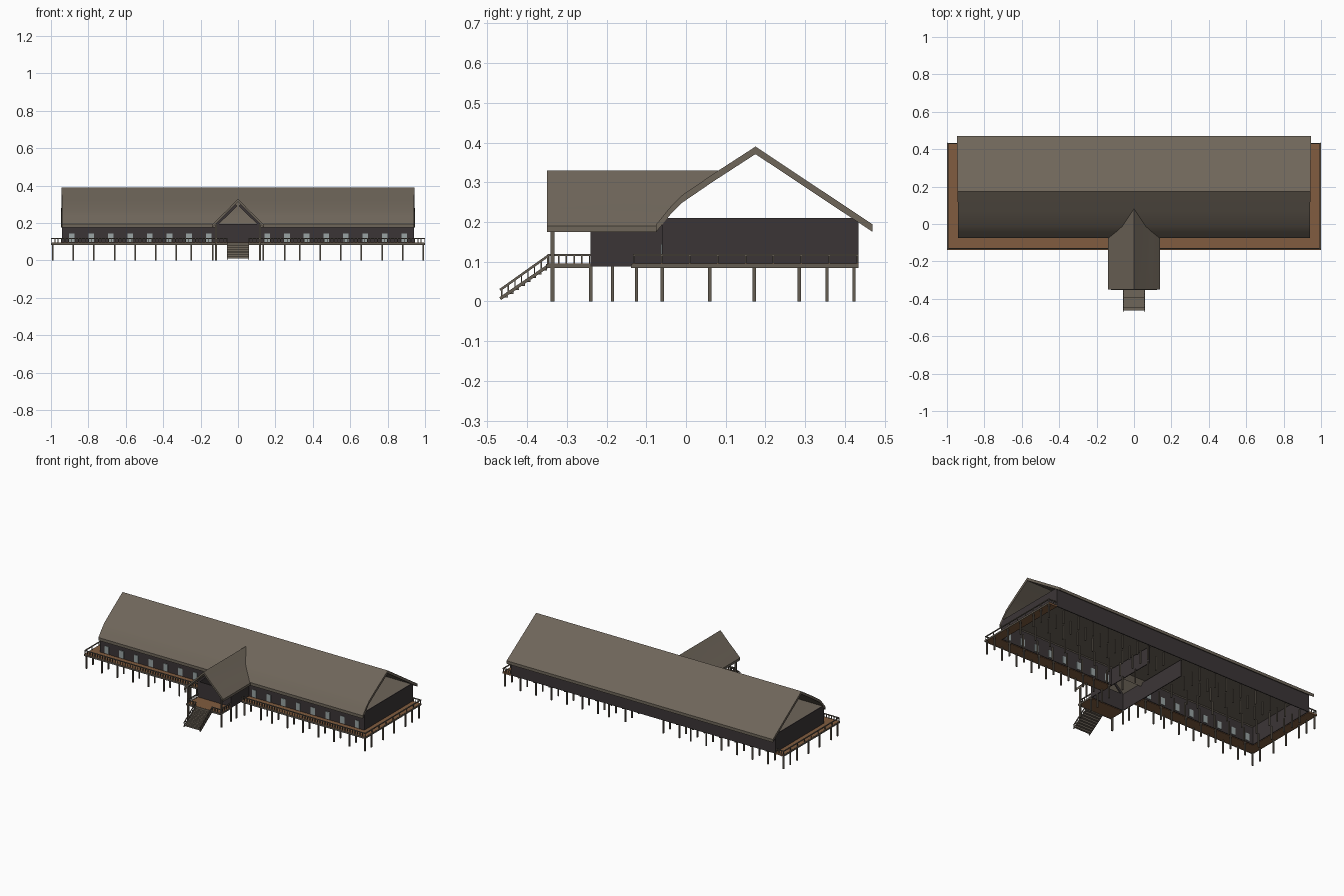
import bpy, bmesh, math
from mathutils import Vector, Matrix

if "Cube" in bpy.data.objects:
    bpy.data.objects.remove(bpy.data.objects["Cube"])

def mat(name, rgb):
    m = bpy.data.materials.new(name)
    m.diffuse_color = (*rgb, 1)
    m.use_nodes = True
    m.node_tree.nodes["Principled BSDF"].inputs["Base Color"].default_value = m.diffuse_color
    return m

ROOF = mat("roof_brown", (0.158, 0.132, 0.102))
WOOD = mat("weathered_wood", (0.13, 0.11, 0.085))
DECK = mat("deck_orange_brown", (0.22, 0.108, 0.05))
WALL = mat("dark_wall", (0.044, 0.036, 0.037))
GLASS = mat("window_grey", (0.32, 0.37, 0.37))

def finish(name, bm, m):
    bmesh.ops.recalc_face_normals(bm, faces=bm.faces)
    me = bpy.data.meshes.new(name)
    bm.to_mesh(me)
    bm.free()
    me.materials.append(m)
    ob = bpy.data.objects.new(name, me)
    bpy.context.collection.objects.link(ob)
    return ob

def boxes(name, m, items):
    """Each item is (x0, x1, y0, y1, z0, z1)."""
    bm = bmesh.new()
    for x0, x1, y0, y1, z0, z1 in items:
        M = Matrix.Translation(((x0+x1)/2, (y0+y1)/2, (z0+z1)/2)) @ Matrix.Diagonal((x1-x0, y1-y0, z1-z0, 1))
        bmesh.ops.create_cube(bm, size=1, matrix=M)
    return finish(name, bm, m)

def beams(name, m, items):
    """Each item is (start, end, width, height)."""
    bm = bmesh.new()
    for a, b, w, h in items:
        a, b = Vector(a), Vector(b)
        d = b - a
        M = Matrix.Translation((a+b)/2) @ d.to_track_quat('Y', 'Z').to_matrix().to_4x4() @ Matrix.Diagonal((w, d.length, h, 1))
        bmesh.ops.create_cube(bm, size=1, matrix=M)
    return finish(name, bm, m)

def slab(name, m, top, thick, place):
    """Roof slab: open profile of (u, z), place(u, z, end) gives the point."""
    prof = top + [(u, z - thick) for u, z in reversed(top)]
    bm = bmesh.new()
    rings = [[bm.verts.new(place(u, z, e)) for u, z in prof] for e in (0, 1)]
    n, k = len(prof), len(top)
    for i in range(n):
        j = (i + 1) % n
        bm.faces.new((rings[0][i], rings[0][j], rings[1][j], rings[1][i]))
    for r in rings:
        for i in range(k - 1):
            bm.faces.new((r[i], r[i+1], r[n-2-i], r[n-1-i]))
    ob = finish(name, bm, m)
    bpy.context.view_layer.objects.active = ob
    ob.select_set(True)
    bpy.ops.object.shade_smooth_by_angle(angle=math.radians(30))
    ob.select_set(False)
    return ob

def span(a, b, step):
    n = max(1, round((b - a) / step))
    return [a + (b - a) * i / n for i in range(n + 1)]

# main roof, ends taper slightly towards the front
main = [(-0.075, 0.194), (-0.04, 0.237), (-0.012, 0.266), (0.07, 0.322), (0.175, 0.39), (0.47, 0.194)]
slab("main_roof", ROOF, main, 0.019,
     lambda u, z, e: ((0.94 + 0.012 * (u + 0.075)) * (1 if e else -1), u, z))

# porch roof, back end follows the slope of the main roof
def main_y(z):
    for (y0, z0), (y1, z1) in zip(main[:4], main[1:5]):
        if z <= z1:
            return y0 + (y1 - y0) * max(0, (z - z0) / (z1 - z0))
    return 0.1
porch = [(-0.14, 0.19), (-0.095, 0.235), (-0.06, 0.268), (0, 0.33), (0.06, 0.268), (0.095, 0.235), (0.14, 0.19)]
slab("porch_roof", ROOF, porch, 0.015,
     lambda u, z, e: (u, main_y(z) if e else -0.35, z))
beams("porch_rafters", WALL, [((s*0.115, -0.24, 0.195), (s*0.01, -0.24, 0.298), 0.008, 0.018) for s in (-1, 1)])

# flat ceiling below the open gables
boxes("ceiling", ROOF, [(-0.938, 0.938, -0.056, 0.432, 0.204, 0.208)])

# walls: thin open shell with open gables, two lobby partitions inside
T = 0.005
walls = [(-0.94, 0.94, 0.43, 0.435, 0.088, 0.205)]
for s in (-1, 1):
    walls += [tuple(sorted((s*0.94, s*(0.94-T)))) + (-0.06, 0.435, 0.088, 0.21),
              tuple(sorted((s*0.94, s*0.12))) + (-0.06, -0.055, 0.088, 0.198),
              tuple(sorted((s*0.12, s*(0.12-T)))) + (-0.24, 0.28, 0.088, 0.195)]
walls.append((-0.12, 0.12, -0.24, -0.235, 0.088, 0.195))
boxes("walls", WALL, walls)

# windows, visible on both sides of the wall
boxes("front_windows", GLASS, [(s*x-0.015, s*x+0.015, -0.063, -0.052, 0.098, 0.145)
      for s in (-1, 1) for x in [0.157 + 0.1047*i for i in range(8)]])

# decks
deck = [(-0.12, 0.12, -0.348, -0.24, 0.085, 0.095)]
for s in (-1, 1):
    deck += [tuple(sorted((s*0.94, s*0.998))) + (-0.135, 0.434, 0.085, 0.095),
             tuple(sorted((s*0.12, s*0.94))) + (-0.135, -0.06, 0.085, 0.095)]
boxes("deck", DECK, deck)
edge = [(-0.122, 0.122, -0.352, -0.348, 0.084, 0.0945)]
for s in (-1, 1):
    edge += [tuple(sorted((s*0.12, s))) + (-0.138, -0.134, 0.084, 0.0945),
             tuple(sorted((s*0.998, s))) + (-0.138, 0.435, 0.084, 0.0945),
             tuple(sorted((s*0.12, s*0.122))) + (-0.352, -0.24, 0.084, 0.0945)]
boxes("deck_edge", WOOD, edge)

# stilts
def post(x, y, top=0.088, w=0.004):
    return (x-w, x+w, y-w, y+w, 0, top)
xs = [0.135, 0.25, 0.33, 0.44, 0.55, 0.66, 0.77, 0.88, 0.99]
stilts = [post(s*x, y) for s in (-1, 1) for x in xs for y in (-0.125, -0.06, 0.06, 0.172, 0.285, 0.355, 0.423)]
stilts += [post(s*0.118, y) for s in (-1, 1) for y in (-0.24, -0.185)]
boxes("stilts", WOOD, stilts)
boxes("porch_posts", WOOD, [post(s*0.118, -0.336, 0.2, 0.005) for s in (-1, 1)])

# railings
rails = []
def railing(a, b, step, w=0.0018):
    (x0, y0), (x1, y1) = a, b
    L = math.hypot(x1-x0, y1-y0)
    rails.append((min(x0, x1)-0.003, max(x0, x1)+0.003, min(y0, y1)-0.003, max(y0, y1)+0.003, 0.114, 0.119))
    for d in span(0, L, step):
        x, y = x0+(x1-x0)*d/L, y0+(y1-y0)*d/L
        rails.append((x-w, x+w, y-w, y+w, 0.094, 0.115))
for s in (-1, 1):
    railing((s*0.12, -0.131), (s*0.996, -0.131), 0.018)
    railing((s*0.996, -0.131), (s*0.996, 0.431), 0.07)
    railing((s*0.945, 0.431), (s*0.996, 0.431), 0.018)
    railing((s*0.116, -0.34), (s*0.116, -0.243), 0.018)
    railing((s*0.06, -0.346), (s*0.116, -0.346), 0.018)
boxes("railings", WOOD, rails)

# entrance stairs: treads with risers
N = 8
steps = []
for i in range(N):
    y, z = -0.35 - 0.014*i, 0.089 - 0.0098*i
    steps += [(-0.056, 0.056, y-0.014, y, z-0.011, z-0.008),
              (-0.056, 0.056, y-0.002, y, z-0.011, z)]
boxes("stair_steps", ROOF, steps)

# stair stringers, handrails and balusters
stairs = []
for s in (-1, 1):
    x = s * 0.058
    stairs += [((x, -0.348, 0.089), (x, -0.468, 0.007), 0.004, 0.008),
               ((x, -0.343, 0.118), (x, -0.468, 0.029), 0.004, 0.006)]
    for t in span(0, 1, 1/7):
        y, z = -0.348-0.116*t, 0.089-0.08*t
        stairs.append(((x, y, z), (x, y - 0.0001, z + 0.026), 0.003, 0.003))
beams("stair_rails", WOOD, stairs)
